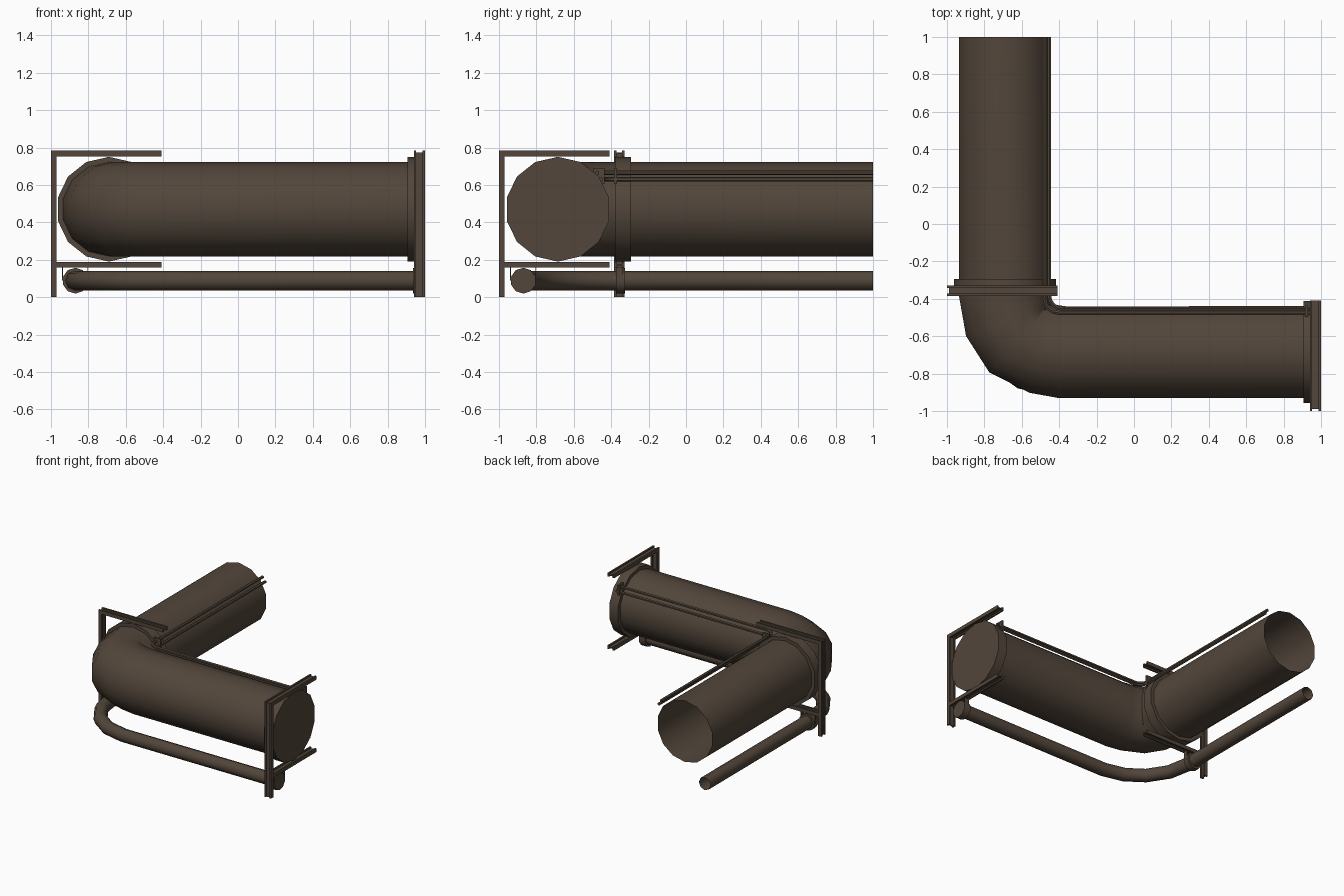
import bpy, bmesh, math
from mathutils import Vector

if "Cube" in bpy.data.objects:
    bpy.data.objects.remove(bpy.data.objects["Cube"])

mat = bpy.data.materials.new("dark brown metal")
mat.diffuse_color = (0.085, 0.061, 0.043, 1)
mat.use_nodes = True
mat.node_tree.nodes["Principled BSDF"].inputs["Base Color"].default_value = mat.diffuse_color
UP = Vector((0, 0, 1))


def finish(bm, name, smooth=True):
    bmesh.ops.recalc_face_normals(bm, faces=bm.faces)
    me = bpy.data.meshes.new(name)
    bm.to_mesh(me)
    bm.free()
    me.materials.append(mat)
    if smooth:
        me.polygons.foreach_set("use_smooth", [True] * len(me.polygons))
        me.set_sharp_from_angle(angle=math.radians(50))
    ob = bpy.data.objects.new(name, me)
    bpy.context.collection.objects.link(ob)
    return ob


def sweep(name, path, z, radii, sides, cap_start=False, cap_end=False):
    """Tube along a flat path at height z, one vertex pointing straight up."""
    pts = [Vector((x, y, z)) for x, y in path]
    if not isinstance(radii, (list, tuple)):
        radii = [radii] * len(pts)
    bm = bmesh.new()
    rings = []
    n = len(pts)
    for i, (p, r) in enumerate(zip(pts, radii)):
        a = (p - pts[max(i - 1, 0)]).normalized()
        b = (pts[min(i + 1, n - 1)] - p).normalized()
        t = a + b
        if t.length < 1e-6:
            t = pts[-1] - pts[0]
        side = t.normalized().cross(UP)
        ring = []
        for k in range(sides):
            w = math.tau * k / sides
            ring.append(bm.verts.new(p + side * r * math.sin(w) + UP * r * math.cos(w)))
        rings.append(ring)
    for r0, r1 in zip(rings, rings[1:]):
        for k in range(sides):
            m = (k + 1) % sides
            bm.faces.new((r0[k], r0[m], r1[m], r1[k]))
    if cap_start:
        bm.faces.new(rings[0])
    if cap_end:
        bm.faces.new(rings[-1])
    return finish(bm, name)


def boxes(name, items):
    """One object made of boxes given as (min corner, max corner)."""
    bm = bmesh.new()
    for lo, hi in items:
        vs = bmesh.ops.create_cube(bm, size=1)["verts"]
        for v in vs:
            v.co = Vector([(lo[i] + hi[i]) / 2 + v.co[i] * (hi[i] - lo[i]) for i in range(3)])
    return finish(bm, name, False)


def swap(p, flip):
    """Bracket frame: u along the arm, v across it; flip gives the x-end bracket."""
    u, v, z = p
    return (v, u, z) if flip else (u, v, z)


# Pipes: straight run, four-segment bend, straight run
sweep("main_pipe", [(-0.69, 1), (-0.69, -0.37), (-0.667, -0.515), (-0.61, -0.61),
                    (-0.485, -0.668), (-0.385, -0.685), (0.95, -0.685)], 0.47, 0.252, 14)
sweep("small_pipe", [(-0.87, 1), (-0.87, -0.39), (-0.835, -0.58), (-0.735, -0.735),
                     (-0.6, -0.83), (-0.43, -0.87), (0.985, -0.87)], 0.088, 0.053, 8, cap_end=True)

# Thin twin conduits along the inside of the main pipe
for name, d, z in (("upper_conduit", 0.475, 0.664), ("lower_conduit", 0.453, 0.63)):
    r = 0.07
    c = (-d + r, -d + r)
    bend = [(c[0] - r * math.cos(a), c[1] - r * math.sin(a))
            for a in [math.pi / 2 * i / 4 for i in range(5)]]
    sweep(name, [(-d, 1)] + bend + [(0.95, -d)], z, 0.012, 6, True, True)

# Clamp rings around the pipes
ring = [0.25, 0.28, 0.28, 0.25]
sweep("main_clamp_middle", [(-0.69, y) for y in (-0.38, -0.38, -0.295, -0.295)], 0.47, ring, 14)
sweep("main_clamp_end", [(x, -0.685) for x in (0.905, 0.905, 0.985)], 0.47,
      [0.25, 0.28, 0.28], 14, cap_end=True)
sweep("small_clamp_middle", [(-0.87, y) for y in (-0.375, -0.375, -0.325, -0.325)], 0.088,
      [0.05, 0.069, 0.069, 0.05], 10)
sweep("small_clamp_end", [(x, -0.87) for x in (0.935, 0.935, 0.99)], 0.088,
      [0.05, 0.069, 0.069], 10, cap_end=True)

# Brackets: a post and two arms, each an H-section
for name, flip, v0, v1 in (("middle_bracket", False, -0.385, -0.328), ("end_bracket", True, 0.94, 1.0)):
    f = 0.013
    parts = []
    for lo, hi in ((v0, v0 + f), (v1 - f, v1)):
        parts.append(((-1, lo, 0), (-0.97, hi, 0.783)))
        for z in (0.158, 0.753):
            parts.append(((-0.97, lo, z), (-0.41, hi, z + 0.03)))
    parts.append(((-0.989, v0 + f, 0), (-0.981, v1 - f, 0.772)))
    for z in (0.169, 0.764):
        parts.append(((-0.981, v0 + f, z), (-0.41, v1 - f, z + 0.008)))
    # Hanger straps holding the small pipe to the lower arm
    for u in (-0.938, -0.806):
        parts.append(((u - 0.002, v0 + 0.01, 0.088), (u + 0.002, v1 - 0.01, 0.16)))
    boxes(name, [(swap(a, flip), swap(b, flip)) for a, b in parts])

# Conduit clips
for name, flip, v in (("middle_clip", False, -0.385), ("end_clip", True, 0.915)):
    lo, hi = (-0.495, v, 0.605), (-0.437, v + 0.016, 0.69)
    boxes(name, [(swap(lo, flip), swap(hi, flip))])
